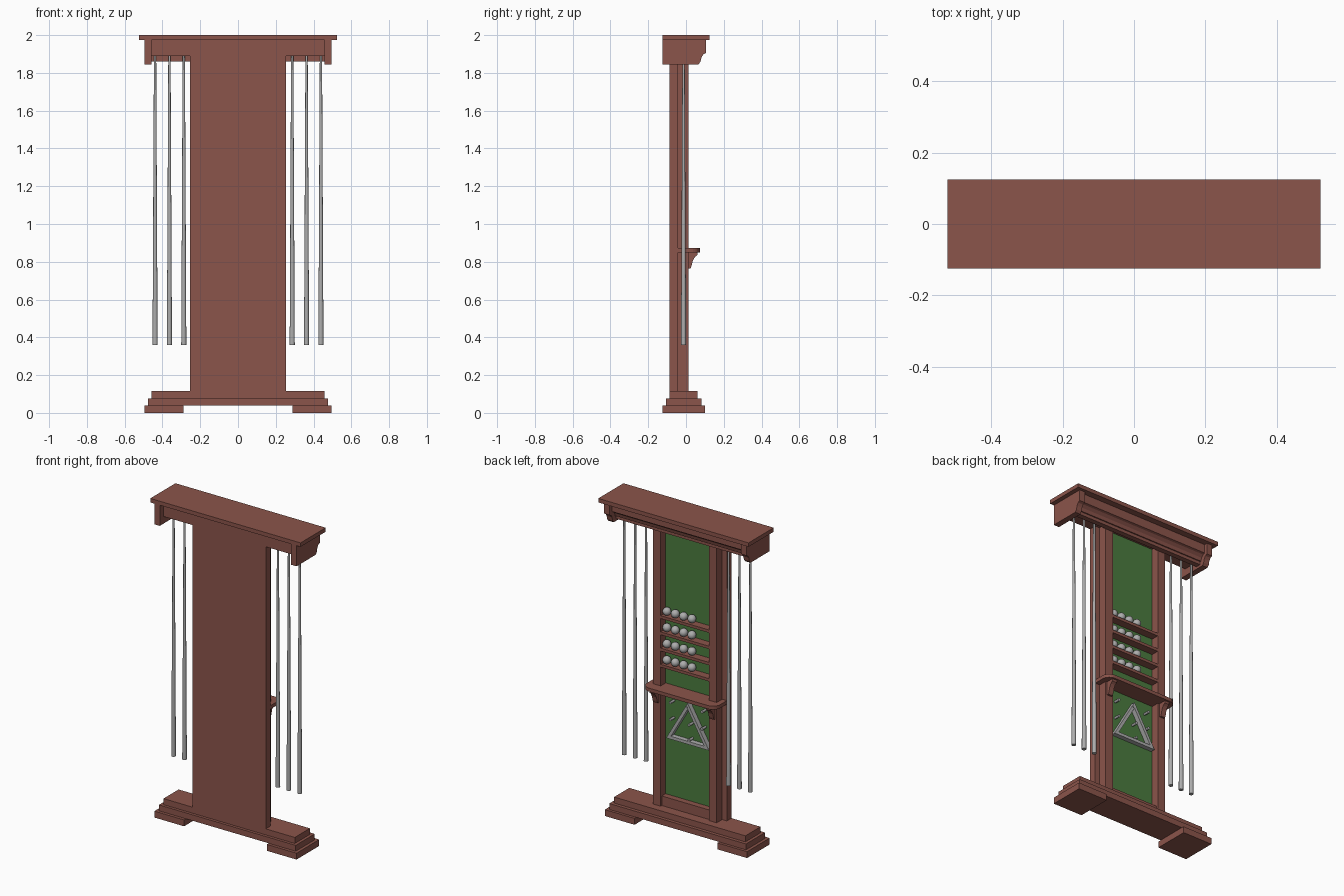
import bpy, bmesh, math
from mathutils import Vector

if "Cube" in bpy.data.objects:
    bpy.data.objects.remove(bpy.data.objects["Cube"])


def material(name, rgb):
    m = bpy.data.materials.new(name)
    m.diffuse_color = (*rgb, 1)
    m.use_nodes = True
    m.node_tree.nodes["Principled BSDF"].inputs["Base Color"].default_value = m.diffuse_color
    return m


WOOD = material("red_brown_wood", (0.26, 0.09, 0.07))
FELT = material("green_felt", (0.07, 0.20, 0.05))
GREY = material("light_grey", (0.42, 0.42, 0.42))


def finish(name, bm, mat, smooth=False):
    bmesh.ops.recalc_face_normals(bm, faces=bm.faces)
    me = bpy.data.meshes.new(name)
    for f in bm.faces:
        f.smooth = smooth and len(f.verts) <= 4
    bm.to_mesh(me)
    bm.free()
    me.materials.append(mat)
    ob = bpy.data.objects.new(name, me)
    bpy.context.collection.objects.link(ob)
    return ob


def box(name, x, y, z, mat=WOOD):
    bm = bmesh.new()
    bmesh.ops.create_cube(bm, size=1)
    for v in bm.verts:
        v.co = [r[0] + (c + 0.5) * (r[1] - r[0]) for c, r in zip(v.co, (x, y, z))]
    return finish(name, bm, mat)


def prism(name, pts, offset, mat=WOOD):
    """Extrude a closed outline of 3D points along an offset."""
    bm = bmesh.new()
    f = bm.faces.new([bm.verts.new(p) for p in pts])
    r = bmesh.ops.extrude_face_region(bm, geom=[f])
    bmesh.ops.translate(bm, vec=offset,
                        verts=[v for v in r["geom"] if isinstance(v, bmesh.types.BMVert)])
    return finish(name, bm, mat)


def side_prism(name, yz, x0, x1):
    return prism(name, [(x0, y, z) for y, z in yz], (x1 - x0, 0, 0))


def rod(name, a, b, r1, r2, n=12):
    a, b = Vector(a), Vector(b)
    bm = bmesh.new()
    bmesh.ops.create_cone(bm, cap_ends=True, segments=n, radius1=r1, radius2=r2,
                          depth=(b - a).length)
    q = Vector((0, 0, 1)).rotation_difference(b - a)
    for v in bm.verts:
        v.co = q @ v.co + (a + b) / 2
    return finish(name, bm, GREY, True)


def span(s, a, b):
    return (min(s * a, s * b), max(s * a, s * b))


# stepped base on two feet
for s in (-1, 1):
    box("foot", span(s, 0.288, 0.495), (-0.125, 0.10), (0, 0.04))
box("base_lower_step", (-0.476, 0.476), (-0.106, 0.083), (0.04, 0.077))
box("base_upper_step", (-0.457, 0.457), (-0.088, 0.062), (0.077, 0.115))

# upright panel, felt and frame
box("back_panel", (-0.255, 0.255), (-0.088, -0.042), (0.115, 1.89))
box("felt_panel", (-0.17, 0.17), (-0.042, -0.038), (0.115, 1.89), FELT)
for s in (-1, 1):
    box("post", span(s, 0.168, 0.222), (-0.042, 0.012), (0.115, 1.89))
box("bottom_rail", (-0.168, 0.168), (-0.042, 0.0), (0.115, 0.175))

# header: cap, cue board, moulding and shaped ends
box("cap", (-0.523, 0.523), (-0.125, 0.125), (1.975, 2.0))
box("header_board", (-0.457, 0.457), (-0.088, 0.03), (1.89, 1.975))
side_prism("header_moulding",
           [(0.012, 1.975), (0.085, 1.975), (0.085, 1.92), (0.072, 1.915), (0.058, 1.90),
            (0.052, 1.88), (0.045, 1.88), (0.045, 1.86), (0.012, 1.86)], -0.457, 0.457)
for s in (-1, 1):
    side_prism("header_end",
               [(-0.125, 1.975), (0.106, 1.975), (0.106, 1.905), (0.092, 1.898),
                (0.082, 1.882), (0.077, 1.86), (0.066, 1.845), (-0.125, 1.845)],
               s * 0.457, s * 0.495)

# ball shelves with four balls each
for row in range(4):
    z = 1.314 - 0.102 * row
    box("ball_shelf", (-0.168, 0.168), (-0.04, 0.012), (z - 0.018, z))
    for i in range(4):
        bm = bmesh.new()
        bmesh.ops.create_uvsphere(bm, u_segments=20, v_segments=12, radius=0.025)
        bmesh.ops.translate(bm, verts=bm.verts, vec=(0.142 - 0.058 * i, -0.013, z + 0.025))
        finish("ball", bm, GREY, True)

# ledge with rounded front corners
R, outline = 0.05, [(-0.255, -0.042), (0.255, -0.042)]
for cx, start in ((0.205, 0), (-0.205, 90)):
    for i in range(7):
        t = math.radians(start + 15 * i)
        outline.append((cx + R * math.cos(t), 0.024 + R * math.sin(t)))
prism("ledge", [(x, y, 0.85) for x, y in outline], (0, 0, 0.022))

# ledge brackets
for s in (-1, 1):
    side_prism("ledge_bracket",
               [(0.012, 0.85), (0.062, 0.85), (0.06, 0.836), (0.047, 0.825), (0.036, 0.805),
                (0.03, 0.78), (0.024, 0.765), (0.012, 0.765)], s * 0.18, s * 0.212)

# ball triangle made from three mitred bars
CENTRE = (-0.008, 0.632)
bm = bmesh.new()
rings = []
for k in range(3):
    t = math.radians(90 + 120 * k)
    ring = [bm.verts.new((CENTRE[0] + r * math.cos(t), y, CENTRE[1] + r * math.sin(t)))
            for r, y in ((0.172, -0.034), (0.172, -0.004), (0.134, -0.004), (0.134, -0.034))]
    rings.append(ring)
for k in range(3):
    a, b = rings[k], rings[(k + 1) % 3]
    for i in range(4):
        j = (i + 1) % 4
        bm.faces.new((a[i], a[j], b[j], b[i]))
finish("ball_triangle", bm, GREY)

# hanging pegs
for x, z in ((-0.11, 0.777), (0.11, 0.777), (-0.11, 0.67), (0.11, 0.67),
             (0, 0.775), (-0.02, 0.67), (-0.02, 0.575)):
    rod("peg", (x, -0.04, z), (x, 0.0, z), 0.007, 0.009, 10)

# tapered cues hanging on both sides
for s in (-1, 1):
    for x in (0.287, 0.363, 0.439):
        rod("cue", (s * x, -0.013, 0.36), (s * x, -0.013, 1.895), 0.0135, 0.006, 16)
